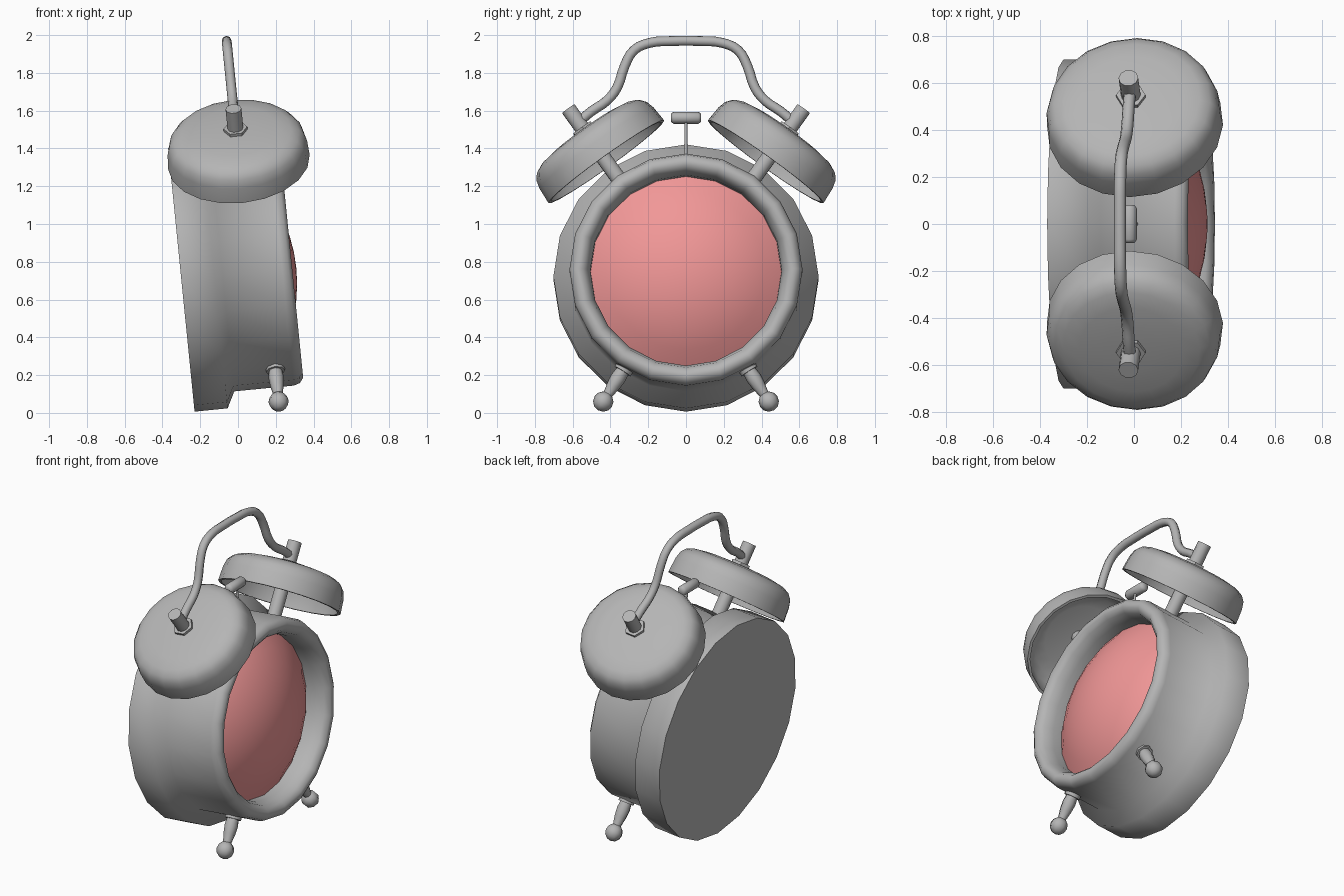
import bpy, bmesh, math
from mathutils import Matrix, Vector

if "Cube" in bpy.data.objects:
    bpy.data.objects.remove(bpy.data.objects["Cube"])

# Leaning frame: local X = dial axis, Z = up along the case, origin = centre of the back
LEAN = Matrix.Translation((-0.30, 0, 0.705)) @ Matrix.Rotation(-0.10, 4, 'Y')
MID = 0.365  # depth of bells, handle and hammer along the dial axis


def colour(name, rgb):
    mat = bpy.data.materials.new(name)
    mat.diffuse_color = (*rgb, 1)
    mat.use_nodes = True
    mat.node_tree.nodes["Principled BSDF"].inputs["Base Color"].default_value = mat.diffuse_color
    return mat


GREY = colour("dark_grey_metal", (0.46, 0.46, 0.46))
PINK = colour("pink_glass", (0.88, 0.31, 0.31))


def finish(ob, angle, mat=GREY):
    ob.data.materials.clear()
    ob.data.materials.append(mat)
    bpy.ops.object.select_all(action='DESELECT')
    ob.select_set(True)
    bpy.context.view_layer.objects.active = ob
    bpy.ops.object.shade_smooth_by_angle(angle=math.radians(angle))
    return ob


def lathe(name, profile, n, matrix, angle=40, mat=GREY):
    """Turn (radius, height) points around local Z, then place with matrix."""
    bm = bmesh.new()
    rings = []
    for r, h in profile:
        if r < 1e-6:
            rings.append([bm.verts.new((0, 0, h))] * n)
        else:
            rings.append([bm.verts.new((r * math.cos(2 * math.pi * i / n),
                                        r * math.sin(2 * math.pi * i / n), h)) for i in range(n)])
    for a, b in zip(rings, rings[1:]):
        for i in range(n):
            j = (i + 1) % n
            face = list(dict.fromkeys((a[i], a[j], b[j], b[i])))
            if len(face) > 2:
                bm.faces.new(face)
    bmesh.ops.remove_doubles(bm, verts=bm.verts, dist=1e-5)
    bmesh.ops.recalc_face_normals(bm, faces=bm.faces)
    me = bpy.data.meshes.new(name)
    bm.to_mesh(me)
    bm.free()
    ob = bpy.data.objects.new(name, me)
    bpy.context.collection.objects.link(ob)
    ob.matrix_world = LEAN @ matrix
    return finish(ob, angle, mat)


def rod(r, h0, h1):
    return [(0, h0), (r, h0), (r, h1), (0, h1)]


def spoke(depth, degrees):
    """Matrix whose Z points radially out of the case at an angle from the top."""
    return Matrix.Translation((depth, 0, 0)) @ Matrix.Rotation(-math.radians(degrees), 4, 'X')


DIAL = Matrix.Rotation(math.pi / 2, 4, 'Y')

# Case: wide back drum, narrower front drum and rounded bezel
lathe("case", [(0, 0), (0.702, 0), (0.702, 0.176), (0.616, 0.22), (0.617, 0.537), (0.607, 0.57),
               (0.58, 0.59), (0.55, 0.587), (0.523, 0.56), (0.507, 0.50), (0.505, 0.44), (0, 0.44)],
      20, DIAL, 70)

# Domed glass over the dial
edge, sag = 0.507, 0.172
R = (edge ** 2 + sag ** 2) / (2 * sag)
dome = [(edge * k / 6, 0.612 - R + math.sqrt(R * R - (edge * k / 6) ** 2)) for k in range(6, -1, -1)]
lathe("dial_glass", [(0, dome[0][1])] + dome, 20, DIAL, 40, PINK)

# Bells, posts, nuts and feet on both sides
B = 0.726
bell = [(0, 0.185), (0.21, 0.175), (0.285, 0.16), (0.33, 0.125), (0.35, 0.085), (0.36, 0),
        (0.377, 0), (0.371, 0.09), (0.359, 0.135), (0.334, 0.165), (0.292, 0.185), (0.22, 0.197),
        (0.11, 0.204), (0, 0.206)]
for side, s in (("left", -1), ("right", 1)):
    top = spoke(MID, 35.5 * s)
    lathe(side + "_bell", [(r, B + h) for r, h in bell], 20, top)
    lathe(side + "_bell_post", rod(0.042, 0.55, 1.072), 10, top)
    lathe(side + "_bell_nut", rod(0.063, B + 0.19, B + 0.222), 6, top, 20)
    leg = spoke(0.448, 180 - 32.3 * s)
    lathe(side + "_leg", [(0, 0.57), (0.05, 0.57), (0.05, 0.63), (0.036, 0.63), (0.041, 0.67),
                          (0.036, 0.72), (0.024, 0.78), (0.024, 0.81), (0, 0.81)], 8, leg, 50)
    ball = [(0.054 * math.sin(math.pi * k / 6), 0.82 - 0.054 * math.cos(math.pi * k / 6)) for k in range(7)]
    lathe(side + "_foot", ball, 8, leg, 60)

# Hammer: thin stalk and a chamfered cross head
lathe("hammer_stalk", rod(0.008, 0.55, 0.85), 6, spoke(MID + 0.008, 0), 70)
lathe("hammer_head", [(0, -0.08), (0.022, -0.08), (0.032, -0.065), (0.032, 0.065), (0.022, 0.08), (0, 0.08)],
      12, Matrix.Translation((MID, 0, 0.825)) @ Matrix.Rotation(math.pi / 2, 4, 'X'), 60)

# Carrying handle: bent tube between the two posts
half = [(0.57, 0.80), (0.50, 0.86), (0.42, 0.915), (0.365, 0.985), (0.325, 1.10), (0.275, 1.185),
        (0.19, 1.224), (0.08, 1.233)]
path = [(-y, z) for y, z in half] + half[::-1]
cu = bpy.data.curves.new("handle", 'CURVE')
cu.dimensions = '3D'
cu.bevel_depth = 0.026
cu.bevel_resolution = 2
cu.resolution_u = 3
cu.use_fill_caps = True
sp = cu.splines.new('BEZIER')
sp.bezier_points.add(len(path) - 1)
for p, (y, z) in zip(sp.bezier_points, path):
    p.co = Vector((MID, y, z))
    p.handle_left_type = p.handle_right_type = 'AUTO'
handle = bpy.data.objects.new("handle", cu)
bpy.context.collection.objects.link(handle)
handle.matrix_world = LEAN
bpy.ops.object.select_all(action='DESELECT')
handle.select_set(True)
bpy.context.view_layer.objects.active = handle
bpy.ops.object.convert(target='MESH')
finish(bpy.context.view_layer.objects.active, 50)
